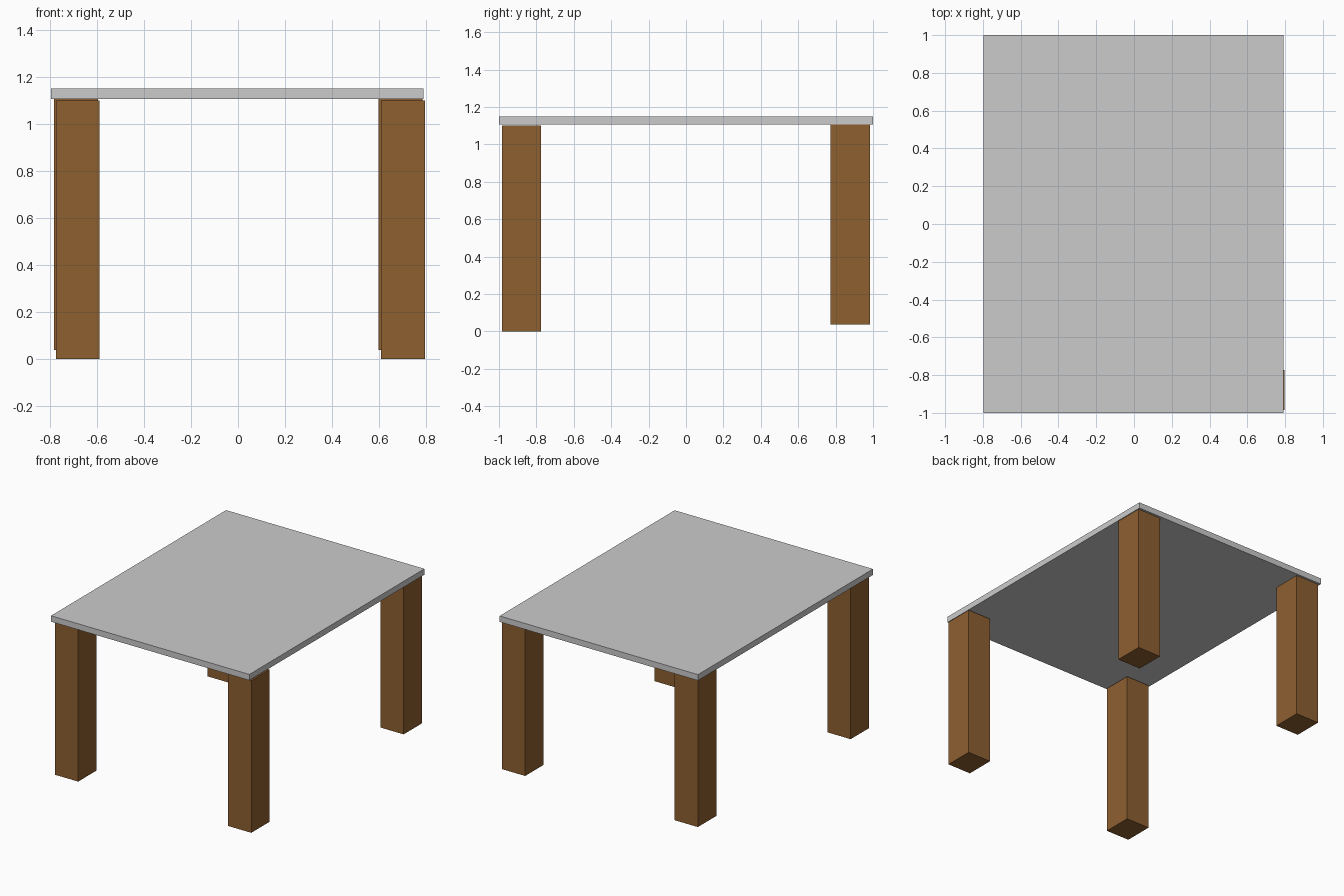
import bpy

if "Cube" in bpy.data.objects:
    bpy.data.objects.remove(bpy.data.objects["Cube"])

wood = bpy.data.materials.new("wood")
wood.diffuse_color = (0.27, 0.115, 0.03, 1)
wood.use_nodes = True
wood.node_tree.nodes["Principled BSDF"].inputs["Base Color"].default_value = wood.diffuse_color


def box(name, lo, hi, mat=None):
    bpy.ops.mesh.primitive_cube_add(size=1, location=[(a + b) / 2 for a, b in zip(lo, hi)])
    ob = bpy.context.object
    ob.name = name
    ob.scale = [b - a for a, b in zip(lo, hi)]
    bpy.ops.object.transform_apply(location=False, rotation=False, scale=True)
    if mat:
        ob.data.materials.append(mat)
    return ob


# Table top
box("table_top", (-0.796, -1.0, 1.107), (0.791, 1.0, 1.15))

# Front legs stand on the floor, just short of the top
for side, x in (("left", -0.776), ("right", 0.609)):
    box(f"front_leg_{side}", (x, -0.985, 0.0), (x + 0.187, -0.774, 1.10), wood)

# Back legs sit slightly higher and touch the top
for side, x in (("left", -0.784), ("right", 0.598)):
    box(f"back_leg_{side}", (x, 0.772, 0.038), (x + 0.187, 0.984, 1.107), wood)
